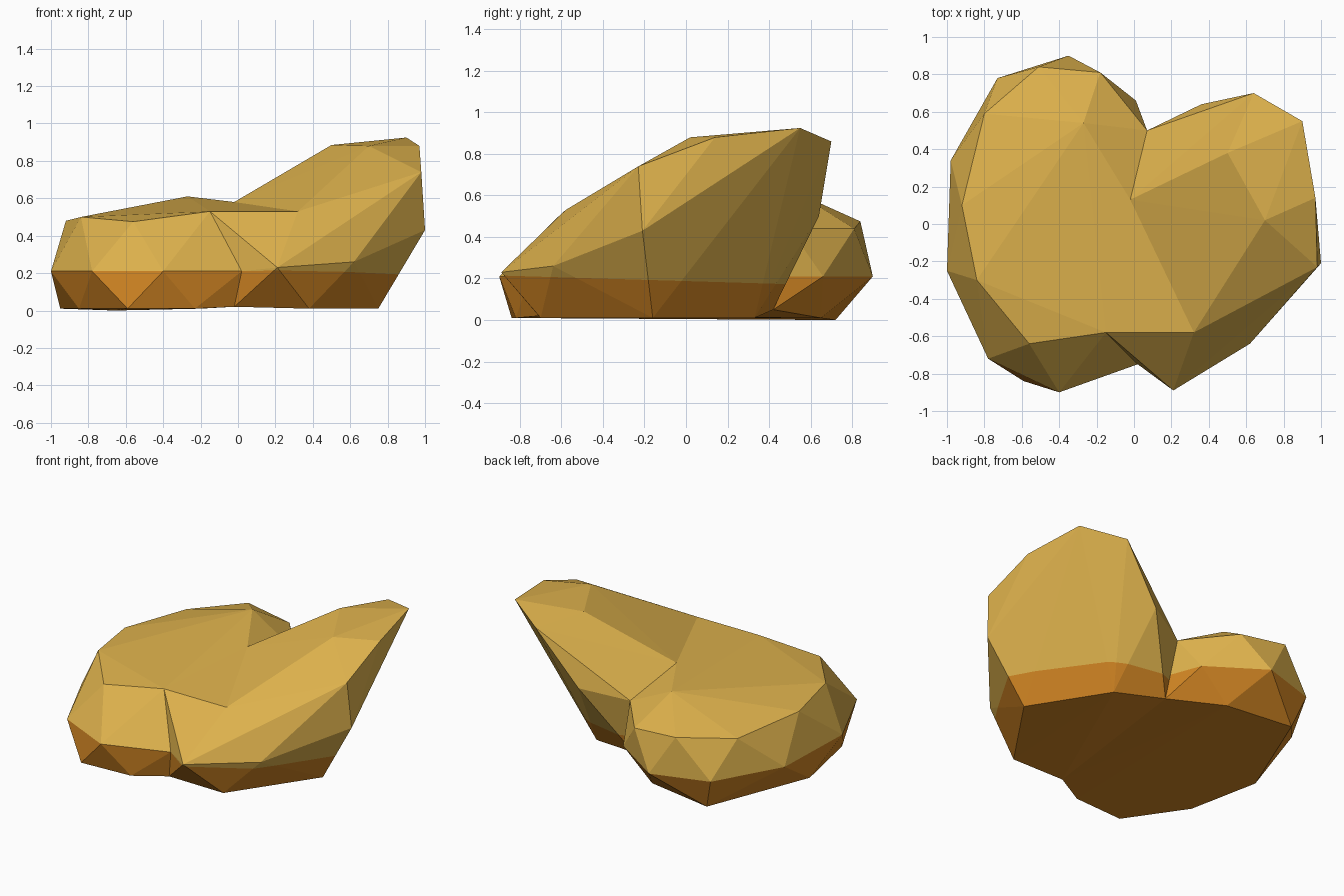
import bpy, bmesh
from mathutils import Vector

if "Cube" in bpy.data.objects:
    bpy.data.objects.remove(bpy.data.objects["Cube"])


def material(name, rgb):
    m = bpy.data.materials.new(name)
    m.diffuse_color = (*rgb, 1)
    m.use_nodes = True
    m.node_tree.nodes["Principled BSDF"].inputs["Base Color"].default_value = m.diffuse_color
    return m


GOLD = material("golden_top", (0.74, 0.45, 0.074))
BROWN = material("orange_brown_base", (0.64, 0.235, 0.017))


def ring(z, *xy):
    """Points of a level outline."""
    return [(x, y, z) for x, y in xy]


def faceted_lump(name, points, slope=0.0):
    """Convex low-poly lump, with the colour line cut near z = 0.21."""
    bm = bmesh.new()
    verts = [bm.verts.new(p) for p in points]
    res = bmesh.ops.convex_hull(bm, input=verts)
    unused = {v for v in res["geom_interior"] + res["geom_unused"]
              if isinstance(v, bmesh.types.BMVert)}
    bmesh.ops.delete(bm, geom=list(unused), context='VERTS')
    origin, normal = Vector((0, -0.75, 0.21)), Vector((0, slope, 1))
    bmesh.ops.bisect_plane(bm, geom=bm.verts[:] + bm.edges[:] + bm.faces[:],
                           dist=1e-4, plane_co=origin, plane_no=normal)
    bmesh.ops.recalc_face_normals(bm, faces=bm.faces[:])
    for f in bm.faces:
        below = (f.calc_center_median() - origin).dot(normal) < 0
        f.material_index = 1 if below else 0
    me = bpy.data.meshes.new(name)
    bm.to_mesh(me)
    bm.free()
    me.materials.append(GOLD)
    me.materials.append(BROWN)
    ob = bpy.data.objects.new(name, me)
    bpy.context.collection.objects.link(ob)
    return ob


# Points where the two lobes meet
front_low, front_mid = (-0.02, -0.71, 0.02), (0.02, -0.75, 0.21)
front_top, crease = (-0.15, -0.58, 0.53), (-0.02, 0.13, 0.58)
back_top, back_low = (0.07, 0.50, 0.44), (0.10, 0.42, 0.05)
seam = [front_low, front_mid, crease, back_top, back_low]

# Left lobe: foot outline, widest outline, then the crown
left = ring(0.01, (-0.23, -0.82), (-0.59, -0.84), (-0.85, -0.46),
            (-0.95, 0.03), (-0.2, 0.65))
left += ring(0.0, (-0.66, 0.72))
left += ring(0.21, (-0.4, -0.9), (-0.78, -0.72), (-1, -0.25), (-0.98, 0.34),
             (-0.73, 0.78), (-0.35, 0.9), (0.01, 0.66))
left += [(-0.56, -0.64, 0.475), (-0.84, -0.30, 0.50), (-0.92, 0.10, 0.48),
         (-0.80, 0.59, 0.45), (-0.51, 0.84, 0.475), (-0.18, 0.81, 0.44),
         (-0.27, 0.54, 0.61)]
faceted_lump("left_lobe", left + seam + [front_top])

# Right lobe: foot outline, lower rim, then the raised crown
nose, brow = (0.21, -0.89, 0.23), (0.32, -0.58, 0.53)
right = ring(0.01, (0.38, -0.7), (0.75, -0.16), (0.44, 0.33))
right += [nose, (0.62, -0.64, 0.26), (1.0, -0.21, 0.43)]
right += [brow, (0.98, -0.23, 0.74), (0.70, 0.02, 0.88), (0.97, 0.14, 0.88),
          (0.90, 0.55, 0.925), (0.64, 0.70, 0.86), (0.50, 0.38, 0.885),
          (0.36, 0.64, 0.50)]
faceted_lump("right_lobe", right + seam, slope=0.03)

# Saddle bridging the lobes at the front
faceted_lump("saddle", [front_top, front_mid, crease, nose, brow])
